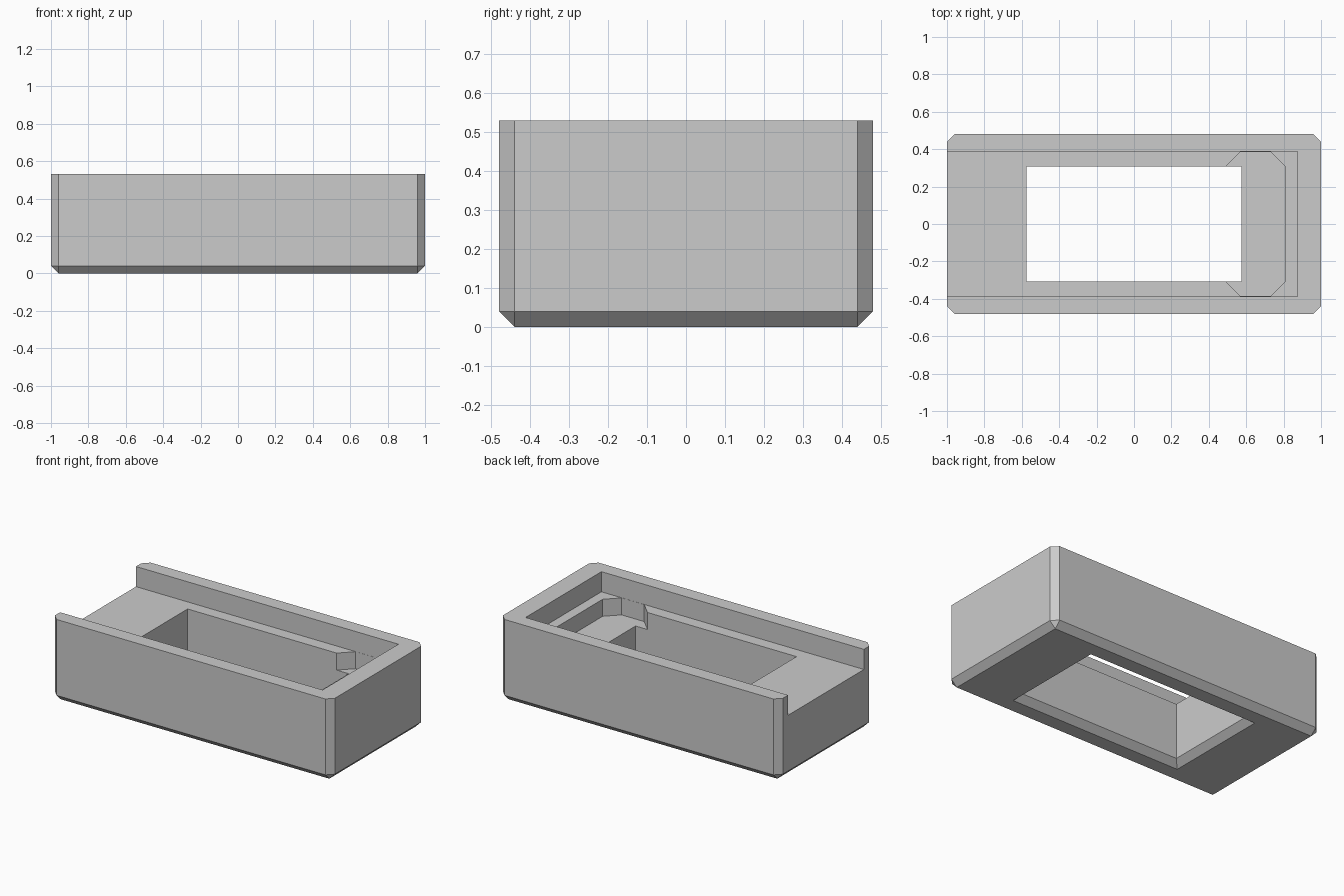
import bpy
import bmesh

HEIGHT, CHAMFER = 0.53, 0.04

if "Cube" in bpy.data.objects:
    bpy.data.objects.remove(bpy.data.objects["Cube"], do_unlink=True)

grey = bpy.data.materials.new("plain_grey")
grey.use_nodes = True
grey.diffuse_color = (0.6, 0.6, 0.6, 1)
grey.node_tree.nodes["Principled BSDF"].inputs["Base Color"].default_value = grey.diffuse_color


def make_object(name, bm):
    bmesh.ops.recalc_face_normals(bm, faces=bm.faces)
    mesh = bpy.data.meshes.new(name)
    bm.to_mesh(mesh)
    bm.free()
    mesh.materials.append(grey)
    obj = bpy.data.objects.new(name, mesh)
    bpy.context.collection.objects.link(obj)
    return obj


def stack(name, levels):
    """Solid through a list of (height, outline) sections."""
    bm = bmesh.new()
    rings = [[bm.verts.new((x, y, z)) for x, y in outline] for z, outline in levels]
    bm.faces.new(rings[0])
    bm.faces.new(rings[-1])
    for low, high in zip(rings, rings[1:]):
        for i in range(len(low)):
            j = (i + 1) % len(low)
            bm.faces.new((low[i], low[j], high[j], high[i]))
    return make_object(name, bm)


def rect(x0, x1, y):
    return [(x0, -y), (x1, -y), (x1, y), (x0, y)]


# Block with chamfered upright and bottom edges
bm = bmesh.new()
bmesh.ops.create_cube(bm, size=1)
for v in bm.verts:
    v.co = (v.co.x * 2, v.co.y * 0.96, (v.co.z + 0.5) * HEIGHT)
edges = [e for e in bm.edges if min(v.co.z for v in e.verts) < 0.01]
bmesh.ops.bevel(bm, geom=edges, offset=CHAMFER, segments=1,
                profile=0.5, affect='EDGES')
body = make_object("tray_body", bm)

# Channel open at one end
channel = rect(-1.2, 0.875, 0.387)
# Deeper pocket with angled corners
half = [(0.45, 0.267), (0.569, 0.386), (0.73, 0.386), (0.81, 0.306)]
pocket = half + [(x, -y) for x, y in reversed(half)]
# Through window, flared at the underside
window = rect(-0.575, 0.575, 0.307)
flare = 2 * CHAMFER
flared = rect(-0.575 - flare, 0.575 + flare, 0.307 + flare)

cutters = [
    stack("channel_cutter", [(0.40, channel), (0.7, channel)]),
    stack("pocket_cutter", [(0.29, pocket), (0.45, pocket)]),
    stack("window_cutter", [(-CHAMFER, flared), (CHAMFER, window), (0.6, window)]),
]
for cutter in cutters:
    cut = body.modifiers.new(cutter.name, 'BOOLEAN')
    cut.operation = 'DIFFERENCE'
    cut.solver = 'EXACT'
    cut.object = cutter

# Bake the cuts and drop the cutters
bpy.context.view_layer.update()
evaluated = body.evaluated_get(bpy.context.evaluated_depsgraph_get())
result = bpy.data.meshes.new_from_object(evaluated)
body.modifiers.clear()
body.data = result
for cutter in cutters:
    bpy.data.objects.remove(cutter, do_unlink=True)
